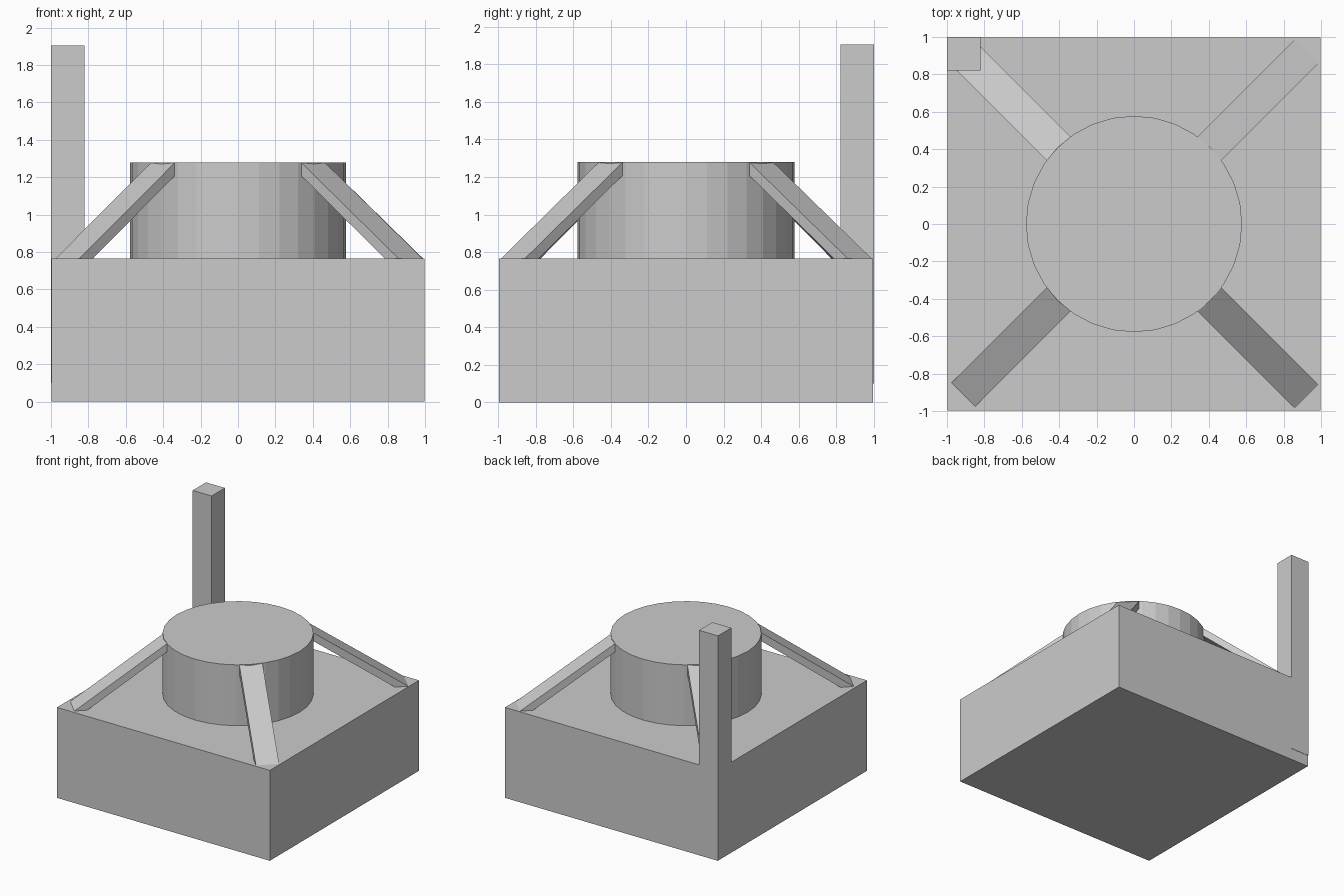
import bpy, bmesh
from math import radians
from mathutils import Matrix, Vector

default = bpy.data.objects.get("Cube")
if default:
    bpy.data.objects.remove(default, do_unlink=True)

grey = bpy.data.materials.new("plain_grey")
grey.use_nodes = True
grey.diffuse_color = (0.6, 0.6, 0.6, 1)
grey.node_tree.nodes["Principled BSDF"].inputs["Base Color"].default_value = (0.6, 0.6, 0.6, 1)

BASE_TOP, DRUM_TOP, DRUM_RADIUS = 0.765, 1.28, 0.578


def add_object(name, bm):
    bmesh.ops.recalc_face_normals(bm, faces=bm.faces)
    mesh = bpy.data.meshes.new(name)
    bm.to_mesh(mesh)
    bm.free()
    mesh.materials.append(grey)
    obj = bpy.data.objects.new(name, mesh)
    bpy.context.collection.objects.link(obj)
    return obj


def box(name, low, high):
    low, high = Vector(low), Vector(high)
    bm = bmesh.new()
    place = Matrix.Translation((low + high) / 2) @ Matrix.Diagonal((high - low).to_4d())
    place[3][3] = 1
    bmesh.ops.create_cube(bm, size=1, matrix=place)
    return add_object(name, bm)


def brace(name, angle, toe, width=0.18):
    """Sloping beam: a side profile extruded across its width, then turned."""
    profile = [(0.565, DRUM_TOP), (toe, BASE_TOP), (toe, BASE_TOP - 0.02),
               (toe - 0.075, BASE_TOP - 0.02), (0.565, DRUM_TOP - 0.07)]
    bm = bmesh.new()
    face = bm.faces.new([bm.verts.new((r, -width / 2, z)) for r, z in profile])
    side = bmesh.ops.extrude_face_region(bm, geom=[face])
    moved = [v for v in side["geom"] if isinstance(v, bmesh.types.BMVert)]
    bmesh.ops.translate(bm, verts=moved, vec=(0, width, 0))
    bm.transform(Matrix.Rotation(radians(angle), 4, "Z"))
    return add_object(name, bm)


# Square base
box("base", (-0.996, -0.997, 0), (0.996, 0.997, BASE_TOP))

# Faceted drum on the base
bm = bmesh.new()
bmesh.ops.create_cone(bm, cap_ends=True, segments=32, radius1=DRUM_RADIUS,
                      radius2=DRUM_RADIUS, depth=DRUM_TOP - BASE_TOP + 0.1,
                      matrix=Matrix.Translation((0, 0, (DRUM_TOP + BASE_TOP - 0.1) / 2)))
add_object("drum", bm)

# Diagonal braces from the drum rim to the base corners
for name, angle, toe in (("back_left_brace", 45, 1.31), ("back_right_brace", 135, 1.29),
                         ("front_right_brace", 225, 1.29), ("front_left_brace", 315, 1.305)):
    brace(name, angle, toe)

# Tall corner post
box("corner_post", (-1, 0.822, 0.1), (-0.822, 1, 1.905))
